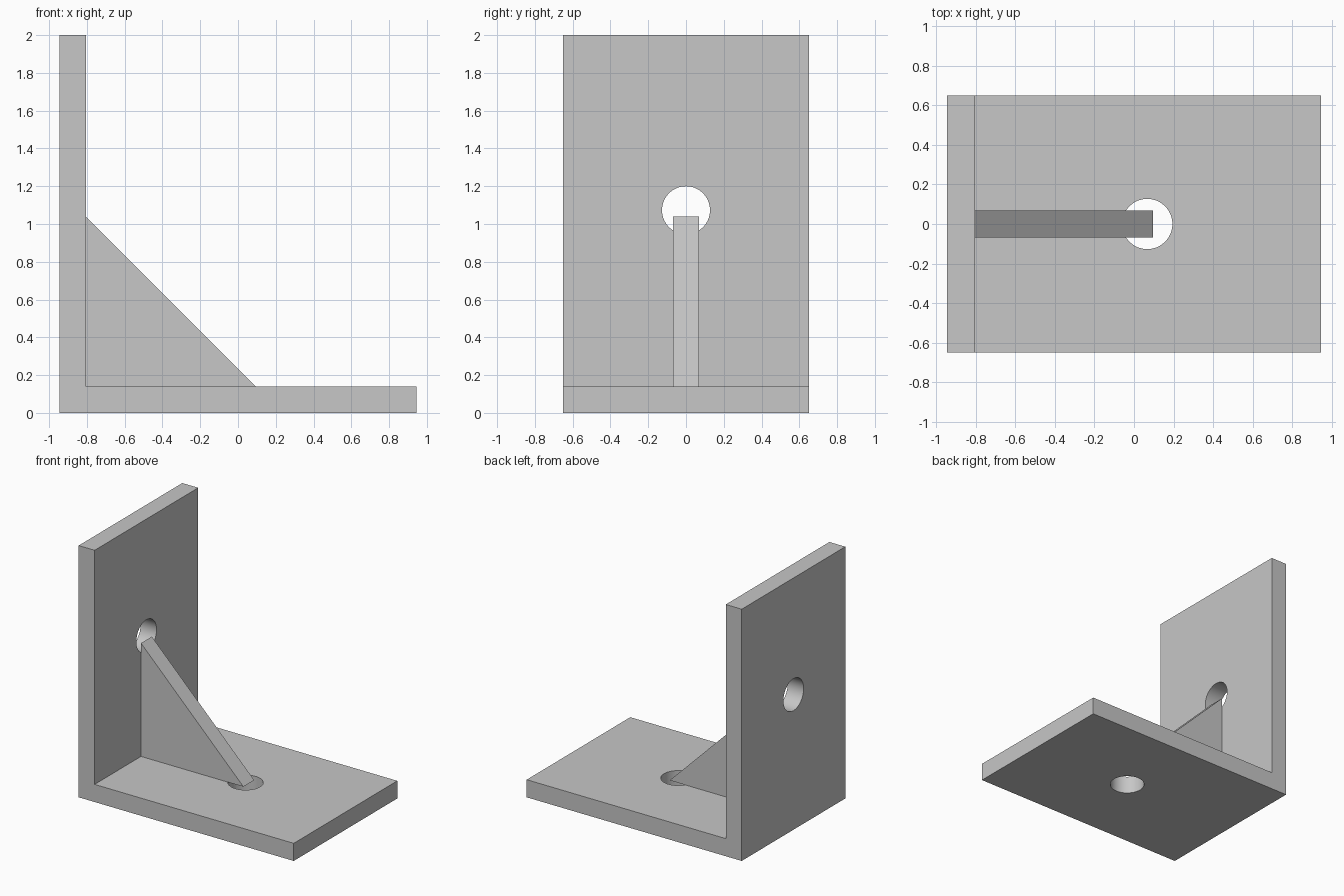
import bpy
import bmesh
from math import pi, radians
from mathutils import Vector

default = bpy.data.objects.get("Cube")
if default:
    bpy.data.objects.remove(default, do_unlink=True)

# Main dimensions
HALF_LENGTH, HALF_WIDTH, HEIGHT, THICK = 0.945, 0.65, 2.0, 0.14
GUSSET_LEG, GUSSET_HALF = 0.9, 0.068
HOLE_RADIUS = 0.127
INNER_X = THICK - HALF_LENGTH

grey = bpy.data.materials.new("plain grey")
grey.use_nodes = True
colour = (0.57, 0.57, 0.57, 1)
grey.diffuse_color = colour
grey.node_tree.nodes["Principled BSDF"].inputs["Base Color"].default_value = colour


def extrude_profile(name, points, half_width):
    """Extrude an x-z outline symmetrically along y."""
    bm = bmesh.new()
    face = bm.faces.new([bm.verts.new((x, -half_width, z)) for x, z in points])
    result = bmesh.ops.extrude_face_region(bm, geom=[face])
    moved = [v for v in result["geom"] if isinstance(v, bmesh.types.BMVert)]
    bmesh.ops.translate(bm, verts=moved, vec=Vector((0, 2 * half_width, 0)))
    bmesh.ops.recalc_face_normals(bm, faces=bm.faces)
    mesh = bpy.data.meshes.new(name)
    bm.to_mesh(mesh)
    bm.free()
    mesh.materials.append(grey)
    obj = bpy.data.objects.new(name, mesh)
    bpy.context.collection.objects.link(obj)
    return obj


def drill(target, location, rotation):
    """Cut a round hole through the target."""
    bpy.ops.mesh.primitive_cylinder_add(vertices=64, radius=HOLE_RADIUS, depth=4 * THICK,
                                        location=location, rotation=rotation)
    cutter = bpy.context.object
    cutter.hide_render = True
    cutter.data.materials.append(grey)
    mod = target.modifiers.new("hole", "BOOLEAN")
    mod.operation, mod.solver, mod.object = "DIFFERENCE", "EXACT", cutter
    bpy.context.view_layer.objects.active = target
    bpy.ops.object.modifier_apply(modifier=mod.name)
    bpy.data.objects.remove(cutter, do_unlink=True)


# L-shaped bracket: base plate and upright in one piece
bracket = extrude_profile("angle_bracket", [
    (-HALF_LENGTH, 0), (HALF_LENGTH, 0), (HALF_LENGTH, THICK),
    (INNER_X, THICK), (INNER_X, HEIGHT), (-HALF_LENGTH, HEIGHT)], HALF_WIDTH)

# Bolt holes in the base and the upright
drill(bracket, (0.067, 0, THICK / 2), (0, 0, 0))
drill(bracket, (INNER_X - THICK / 2, 0, 1.073), (0, pi / 2, 0))

# Triangular stiffening rib in the corner
extrude_profile("gusset", [
    (INNER_X, THICK), (INNER_X + GUSSET_LEG, THICK),
    (INNER_X, THICK + GUSSET_LEG)], GUSSET_HALF)

# Smooth hole walls with sharp rims
bpy.ops.object.select_all(action="DESELECT")
bracket.select_set(True)
bpy.context.view_layer.objects.active = bracket
bpy.ops.object.shade_smooth_by_angle(angle=radians(30))
